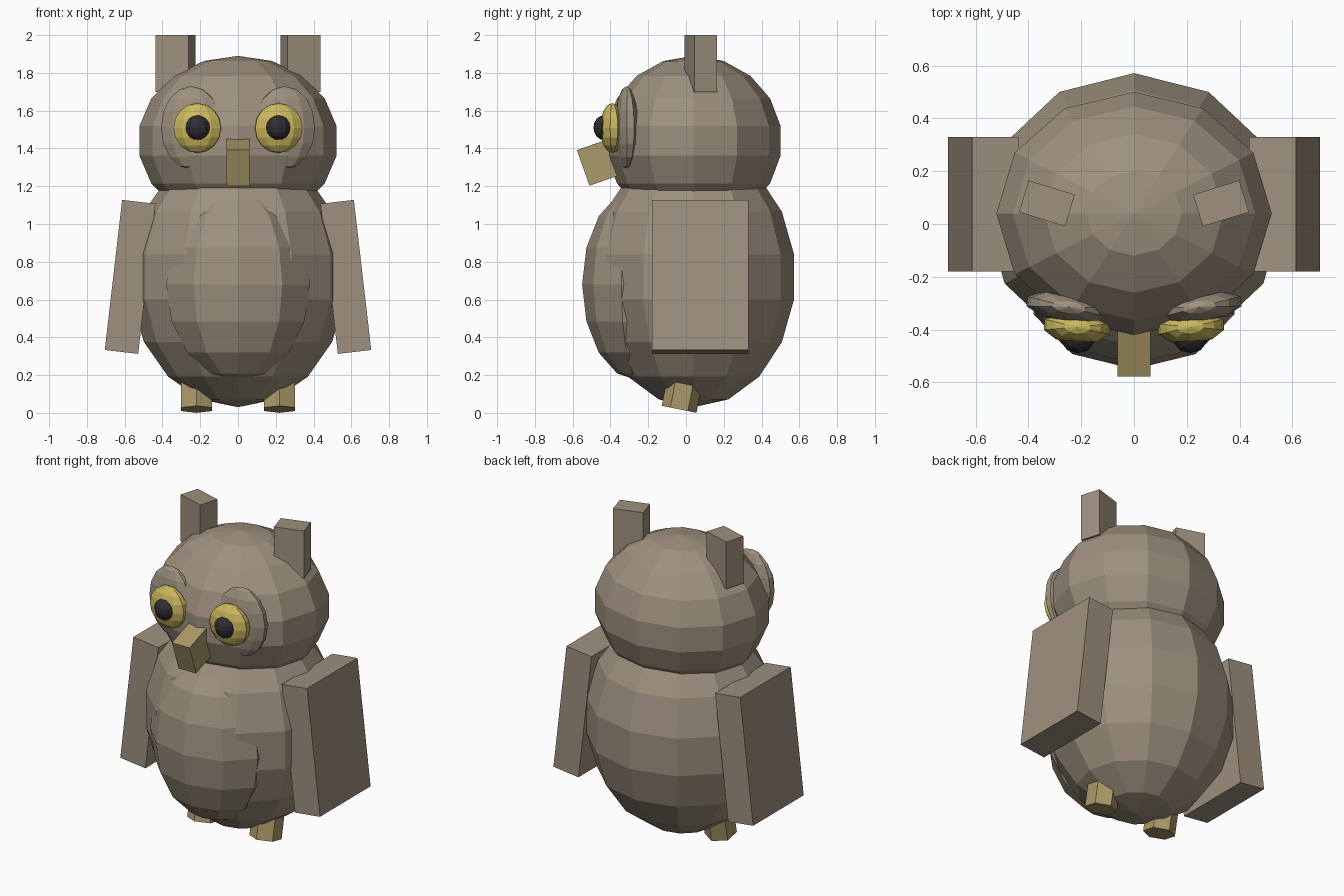
import bpy, bmesh
from math import radians
from mathutils import Matrix, Vector, Euler

cube = bpy.data.objects.get("Cube")
if cube:
    bpy.data.objects.remove(cube, do_unlink=True)


def material(name, rgb):
    m = bpy.data.materials.new(name)
    m.use_nodes = True
    colour = (*rgb, 1)
    m.diffuse_color = colour
    m.node_tree.nodes["Principled BSDF"].inputs["Base Color"].default_value = colour
    return m


FEATHER = material("feather brown", (0.34, 0.28, 0.21))
YELLOW = material("eye yellow", (0.60, 0.48, 0.11))
HORN = material("horn tan", (0.41, 0.32, 0.14))
BLACK = material("pupil black", (0.027, 0.027, 0.033))


def finish(name, bm, mat, loc, size, rot):
    """Scale, turn and place the unit shape, then make the object."""
    turn = Euler([radians(a) for a in rot]).to_matrix().to_4x4()
    scale = Matrix.Diagonal(Vector((*size, 1)))
    bm.transform(Matrix.Translation(loc) @ turn @ scale)
    mesh = bpy.data.meshes.new(name)
    bm.to_mesh(mesh)
    bm.free()
    mesh.materials.append(mat)
    obj = bpy.data.objects.new(name, mesh)
    bpy.context.collection.objects.link(obj)


def ball(name, mat, loc, size, segs, rings, rot=(0, 0, 0)):
    bm = bmesh.new()
    bmesh.ops.create_uvsphere(bm, u_segments=segs, v_segments=rings, radius=1)
    finish(name, bm, mat, loc, size, rot)


def box(name, mat, loc, size, rot=(0, 0, 0)):
    bm = bmesh.new()
    bmesh.ops.create_cube(bm, size=1)
    finish(name, bm, mat, loc, size, rot)


def peg(name, mat, loc, size, rot=(0, 0, 0)):
    bm = bmesh.new()
    bmesh.ops.create_cone(bm, cap_ends=True, segments=6, radius1=1, radius2=1, depth=1)
    finish(name, bm, mat, loc, size, rot)


# Torso, belly and head
ball("body", FEATHER, (0, 0.04, 0.72), (0.575, 0.54, 0.69), 12, 9)
ball("belly", FEATHER, (0, -0.25, 0.68), (0.4, 0.3, 0.51), 10, 8)
ball("head", FEATHER, (0, 0.04, 1.44), (0.53, 0.468, 0.45), 12, 9)

# Beak
box("beak", HORN, (0, -0.45, 1.33), (0.124, 0.2, 0.2), (19.4, 0, 0))

# Paired parts
for side, s in (("left", 1), ("right", -1)):
    box(side + "_wing", FEATHER, (s * 0.571, 0.075, 0.72), (0.178, 0.51, 0.8), (0, -6.6 * s, 0))
    box(side + "_ear_tuft", FEATHER, (s * 0.33, 0.078, 1.85), (0.183, 0.126, 0.3), (0, 0, 17 * s))
    ball(side + "_eye_disc", FEATHER, (s * 0.247, -0.315, 1.51), (0.168, 0.06, 0.22), 10, 8, (0, 0, 8 * s))
    ball(side + "_eye", YELLOW, (s * 0.215, -0.39, 1.508), (0.132, 0.065, 0.132), 10, 8, (0, 0, 4 * s))
    ball(side + "_pupil", BLACK, (s * 0.213, -0.43, 1.51), (0.067, 0.06, 0.067), 10, 8)
    peg(side + "_foot", HORN, (s * 0.22, -0.017, 0.117), (0.094, 0.094, 0.2), (-11.3, 0, 0))
